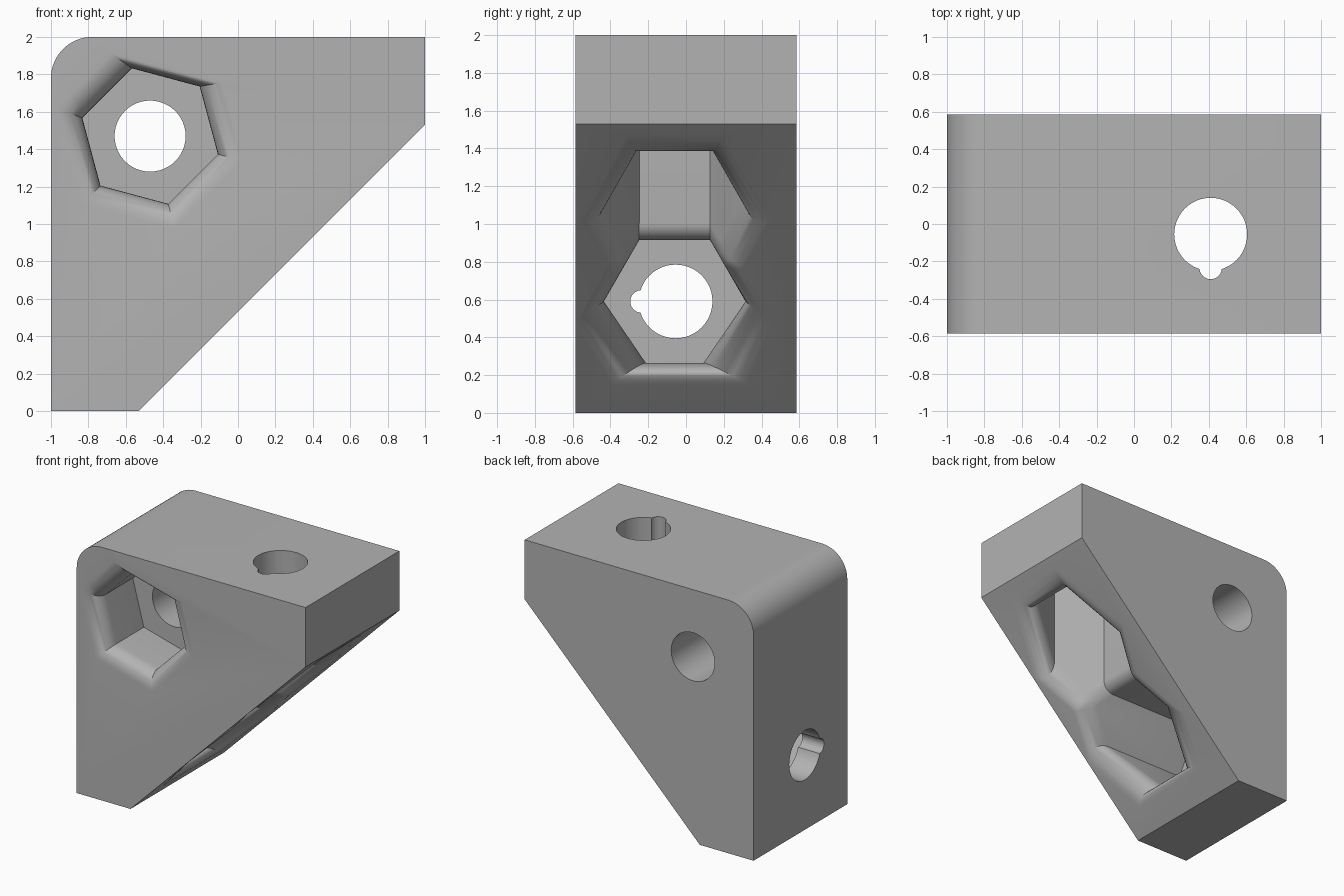
import bpy, bmesh, math
from mathutils import Vector

if "Cube" in bpy.data.objects:
    bpy.data.objects.remove(bpy.data.objects["Cube"])

D, R, HEX = 0.585, 0.12, 0.375      # half thickness, rim radius, pocket radius

grey = bpy.data.materials.new("grey")
grey.diffuse_color = (0.45, 0.45, 0.45, 1)
grey.use_nodes = True
grey.node_tree.nodes["Principled BSDF"].inputs["Base Color"].default_value = grey.diffuse_color


def prism(name, points, axis, a, b):
    """Extrude a 2D outline along an axis from a to b."""
    place = {'X': lambda p, t: (t, p[0], p[1]),
             'Y': lambda p, t: (p[0], t, p[1]),
             'Z': lambda p, t: (p[0], p[1], t)}[axis]
    bm = bmesh.new()
    rings = [[bm.verts.new(place(p, t)) for p in points] for t in (a, b)]
    n = len(points)
    for ring in rings:
        bm.faces.new(ring)
    for i in range(n):
        j = (i + 1) % n
        bm.faces.new((rings[0][i], rings[0][j], rings[1][j], rings[1][i]))
    bmesh.ops.recalc_face_normals(bm, faces=bm.faces)
    mesh = bpy.data.meshes.new(name)
    bm.to_mesh(mesh)
    bm.free()
    mesh.materials.append(grey)
    ob = bpy.data.objects.new(name, mesh)
    bpy.context.collection.objects.link(ob)
    return ob


def ring(cx, cy, r, n, start=0):
    return [(cx + r * math.cos(math.radians(start) + math.tau * i / n),
             cy + r * math.sin(math.radians(start) + math.tau * i / n)) for i in range(n)]


def apply(ob, mod):
    bpy.context.view_layer.objects.active = ob
    bpy.ops.object.modifier_apply(modifier=mod.name)


def cut(ob, cutter):
    mod = ob.modifiers.new("cut", 'BOOLEAN')
    mod.operation, mod.solver, mod.object = 'DIFFERENCE', 'EXACT', cutter
    apply(ob, mod)
    bpy.data.objects.remove(cutter)


# Bracket body: side outline with one rounded corner
c = 0.22
corner = [(-1 + c - c * math.sin(t), 2 - c + c * math.cos(t))
          for t in (math.pi / 2 * i / 16 for i in range(17))]
body = prism("bracket_body", [(-1, 0), (-0.53, 0), (1, 1.53), (1, 2)] + corner, 'Y', -D, D)

# Hexagonal pockets
cut(body, prism("front_pocket", ring(-0.47, 1.47, HEX, 6, 45), 'Y', -1, -0.125))
cut(body, prism("side_pocket", ring(-0.06, 0.59, HEX, 6), 'X', -0.81, 1.2))
cut(body, prism("top_pocket", ring(0.41, -0.06, HEX, 6, 30), 'Z', -0.2, 1.81))

# Round the pocket rims and the ridge between the two slanted pockets
bm = bmesh.new()
bm.from_mesh(body.data)
bmesh.ops.remove_doubles(bm, verts=bm.verts, dist=1e-4)
bmesh.ops.dissolve_limit(bm, angle_limit=0.01, verts=bm.verts, edges=bm.edges)
weight = bm.edges.layers.float.new("bevel_weight_edge")


def on_rim(v):
    p = v.co
    return abs(p.y + D) < 1e-3 and (Vector((p.x, p.z)) - Vector((-0.47, 1.47))).length < 0.4


def on_slope(v):
    return abs(v.co.z - v.co.x - 0.53) < 1e-3 and abs(v.co.y) < 0.5


def on_ridge(v):
    return abs(v.co.x + v.co.z - 1) < 1e-3 and abs(v.co.y) < 0.5 and v.co.x > 0


for e in bm.edges:
    if e.is_convex and any(all(f(v) for v in e.verts) for f in (on_rim, on_slope, on_ridge)):
        e[weight] = R * math.tan(e.calc_face_angle() / 2)     # tangent length
bm.to_mesh(body.data)
bm.free()
bev = body.modifiers.new("round", 'BEVEL')
bev.limit_method, bev.offset_type, bev.width = 'WEIGHT', 'OFFSET', 1
bev.segments, bev.use_clamp_overlap = 8, False
apply(body, bev)

# Through holes, two of them with a small key notch
cut(body, prism("front_hole", ring(-0.47, 1.47, 0.19, 48), 'Y', -0.3, 1))
cut(body, prism("side_hole", ring(-0.055, 0.59, 0.195, 48), 'X', -1.2, -0.7))
cut(body, prism("side_notch", ring(-0.235, 0.59, 0.06, 24), 'X', -1.2, -0.7))
cut(body, prism("top_hole", ring(0.41, -0.055, 0.195, 48), 'Z', 1.7, 2.2))
cut(body, prism("top_notch", ring(0.41, -0.235, 0.06, 24), 'Z', 1.7, 2.2))

body.select_set(True)
bpy.context.view_layer.objects.active = body
bpy.ops.object.shade_smooth_by_angle(angle=math.radians(30))
